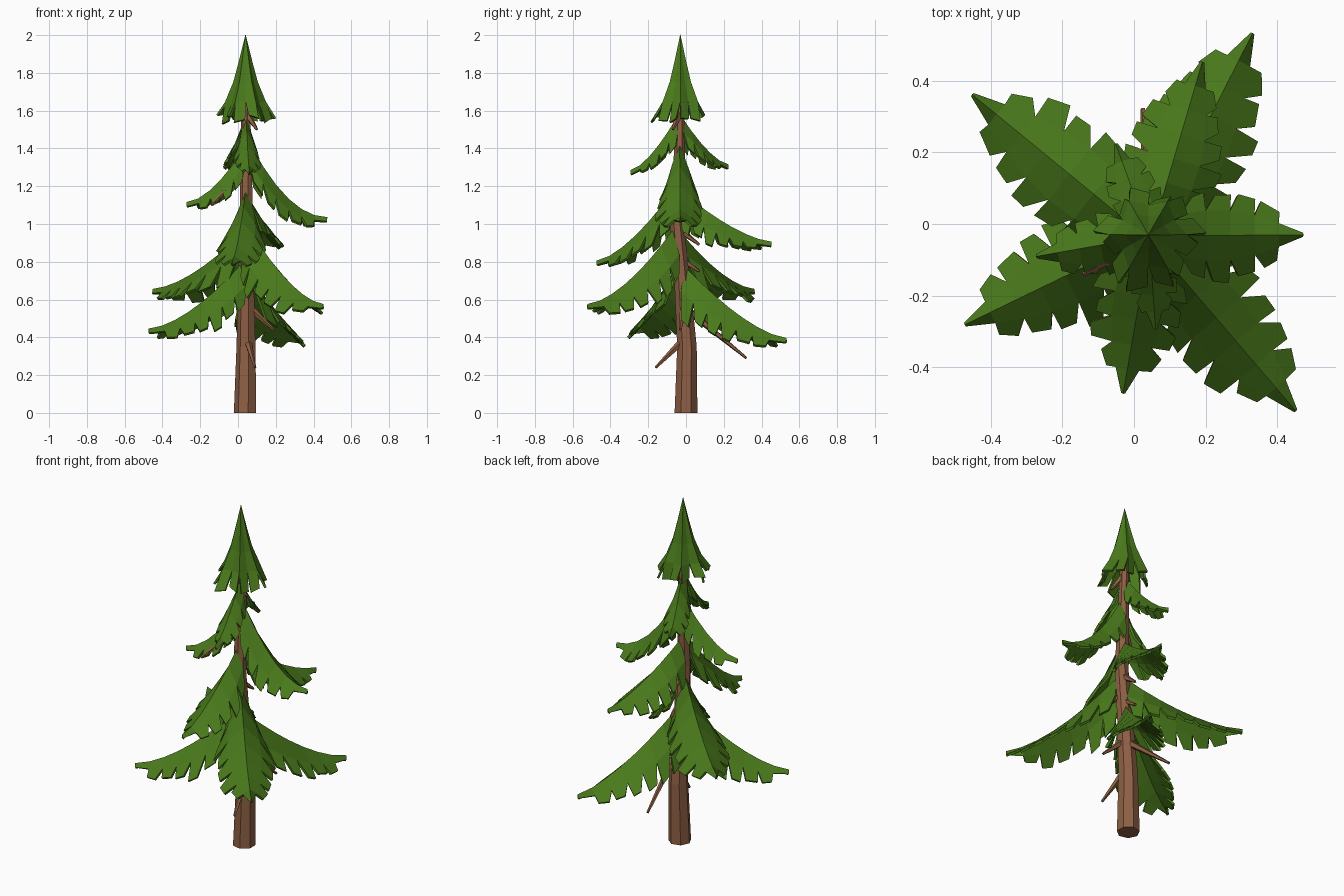
import bpy, math, random
from mathutils import Vector

if "Cube" in bpy.data.objects:
    bpy.data.objects.remove(bpy.data.objects["Cube"])

random.seed(4)


def material(name, rgb):
    m = bpy.data.materials.new(name)
    m.diffuse_color = (*rgb, 1)
    m.use_nodes = True
    m.node_tree.nodes["Principled BSDF"].inputs["Base Color"].default_value = m.diffuse_color
    return m


GREEN = material("needle green", (0.068, 0.195, 0.011))
BROWN = material("bark brown", (0.27, 0.115, 0.058))


def make(name, verts, faces, mat, thick=0):
    me = bpy.data.meshes.new(name)
    me.from_pydata([tuple(v) for v in verts], [], faces)
    me.update()
    me.materials.append(mat)
    ob = bpy.data.objects.new(name, me)
    bpy.context.collection.objects.link(ob)
    if thick:
        s = ob.modifiers.new("thickness", "SOLIDIFY")
        s.thickness, s.offset = thick, 0
    return ob


def tube(name, rings, sides, mat):
    """Loft of (centre, radius) rings with closed ends."""
    verts, faces = [], []
    axis = (Vector(rings[-1][0]) - Vector(rings[0][0])).normalized()
    q = Vector((0, 0, 1)).rotation_difference(axis)
    for c, r in rings:
        for k in range(sides):
            a = math.tau * (k + 0.5) / sides
            v = Vector((r * math.cos(a), r * math.sin(a), 0))
            verts.append(Vector(c) + (q @ v if name != "trunk" else v))
    for i in range(len(rings) - 1):
        for k in range(sides):
            k2 = (k + 1) % sides
            faces.append((i * sides + k, i * sides + k2,
                          (i + 1) * sides + k2, (i + 1) * sides + k))
    faces.append(tuple(reversed(range(sides))))
    n = len(verts)
    faces.append(tuple(range(n - sides, n)))
    return make(name, verts, faces, mat)


# Slightly bent trunk
TRUNK = [((0.04, 0, 0), 0.062), ((0.045, 0.005, 0.35), 0.053),
         ((0.045, -0.02, 0.7), 0.043), ((0.045, -0.05, 1.02), 0.037),
         ((0.045, -0.035, 1.35), 0.031), ((0.04, -0.03, 1.72), 0.022)]
tube("trunk", TRUNK, 7, BROWN)


def trunk_at(z):
    for (a, _), (b, _) in zip(TRUNK, TRUNK[1:]):
        if z <= b[2]:
            return Vector(a).lerp(Vector(b), (z - a[2]) / (b[2] - a[2]))


# Bare twigs: root height and tip
for i, (z, tip) in enumerate([
        (0.40, (0.09, -0.16, 0.24)), (0.56, (0.025, 0.32, 0.29)),
        (0.57, (0.19, -0.03, 0.44)), (0.98, (0.05, 0.07, 0.89)),
        (0.82, (0.05, 0.07, 0.75)), (1.29, (-0.14, -0.14, 1.10)),
        (1.59, (0.10, -0.07, 1.50)), (0.86, (0.13, -0.08, 0.78))]):
    tube(f"twig_{i + 1}", [(trunk_at(z), 0.022), (tip, 0.007)], 5, BROWN)


def frond(name, z0, tip, power):
    """Drooping folded branch with toothed flaps on both sides of a ridge."""
    tip = Vector(tip)
    root = trunk_at(z0)
    flat = Vector((tip.x - root.x, tip.y - root.y, 0))
    L = flat.length
    d = flat / L
    perp = Vector((-d.y, d.x, 0))
    n = 7 if L > 0.5 else 6 if L > 0.35 else 5
    width = 0.27 if 0.35 < L < 0.5 else 0.235
    fall = 0.35 if L > 0.5 else 0.42 if L > 0.35 else 0.48

    def spine(t):
        p = root + flat * t
        p.z = tip.z + 0.02 + (z0 - tip.z - 0.02) * (1 - t) ** power
        return p

    def flap(t, side, f, skew=0.0):
        """Point at fraction f of the way from ridge to hem."""
        u = 1 - t
        w = width * L * math.sin(math.pi * 0.87 * u)
        drop = (0.04 + fall * u) * L
        return (spine(t) + perp * side * w * f + d * skew
                - Vector((0, 0, drop * (0.8 * f + 0.2 * f * f))))

    ts = [0.04 + 0.96 * i / n for i in range(n + 1)]
    verts, faces = [spine(t) for t in ts], []
    for side in (1, -1):
        def face(*ids):
            faces.append(ids if side > 0 else ids[::-1])
        base = len(verts)
        verts += [flap(t, side, 0.58) for t in ts[:-1]] + [tip]
        for i in range(n):
            face(i, i + 1, base + i + 1, base + i)
        for i in range(n - 1):
            step = ts[1] - ts[0]
            f = random.uniform(0.95, 1.15)
            sk = 0.025 * L
            b = len(verts)
            verts.append(flap(ts[i] + step * random.uniform(0.1, 0.3), side, f * 0.97, sk))
            verts.append(flap(ts[i] + step * random.uniform(0.75, 0.9), side, f, sk))
            face(base + i, base + i + 1, b + 1, b)
    make(name, verts, faces, GREEN, 0.014)


# Branches: ridge height at trunk, tip, curvature
for i, spec in enumerate([
        (0.81, (-0.47, -0.28, 0.42), 1.6), (0.79, (0.33, 0.53, 0.37), 1.5),
        (0.99, (0.45, -0.52, 0.55), 1.6), (0.97, (-0.45, 0.36, 0.63), 1.6),
        (1.20, (-0.03, -0.47, 0.78), 1.5), (1.18, (0.19, 0.45, 0.88), 1.5),
        (1.45, (0.47, -0.03, 1.01), 2.0), (1.41, (-0.27, -0.09, 1.09), 1.7),
        (1.58, (0.06, -0.29, 1.26), 1.5), (1.57, (-0.05, 0.22, 1.29), 1.5)]):
    frond(f"branch_{i + 1}", *spec)

# Pointed crown: ridged cone that flares into separate teeth
N = 12
cx, cy = 0.04, -0.03
verts, faces = [Vector((cx, cy, 2.0))], []
rings = [(1.86, 0.026), (1.75, 0.052), (1.645, 0.09)]
for z, r in rings:
    for k in range(N):
        a = math.tau * k / N
        rr = r * (1.14 if k % 2 == 0 else 0.86)
        verts.append(Vector((cx + rr * math.cos(a), cy + rr * math.sin(a), z)))
for k in range(N):
    k2 = (k + 1) % N
    faces.append((0, 1 + k, 1 + k2))
    for j in range(len(rings) - 1):
        p = 1 + j * N
        faces.append((p + k, p + N + k, p + N + k2, p + k2))
    # hanging tooth, longer beside the ridges
    p = 1 + (len(rings) - 1) * N
    z, r = random.uniform(1.53, 1.58), random.uniform(0.11, 0.15)
    b = len(verts)
    for m, even in ((0.12, k % 2 == 0), (0.82, k % 2 == 1)):
        a = math.tau * (k + m) / N
        rr = r * (1.1 if even else 0.9)
        verts.append(Vector((cx + 0.01 + rr * math.cos(a), cy - 0.008 + rr * math.sin(a),
                             z + random.uniform(-0.012, 0.012))))
    faces.append((p + k, b, b + 1, p + k2))
make("crown", verts, faces, GREEN, 0.012)
